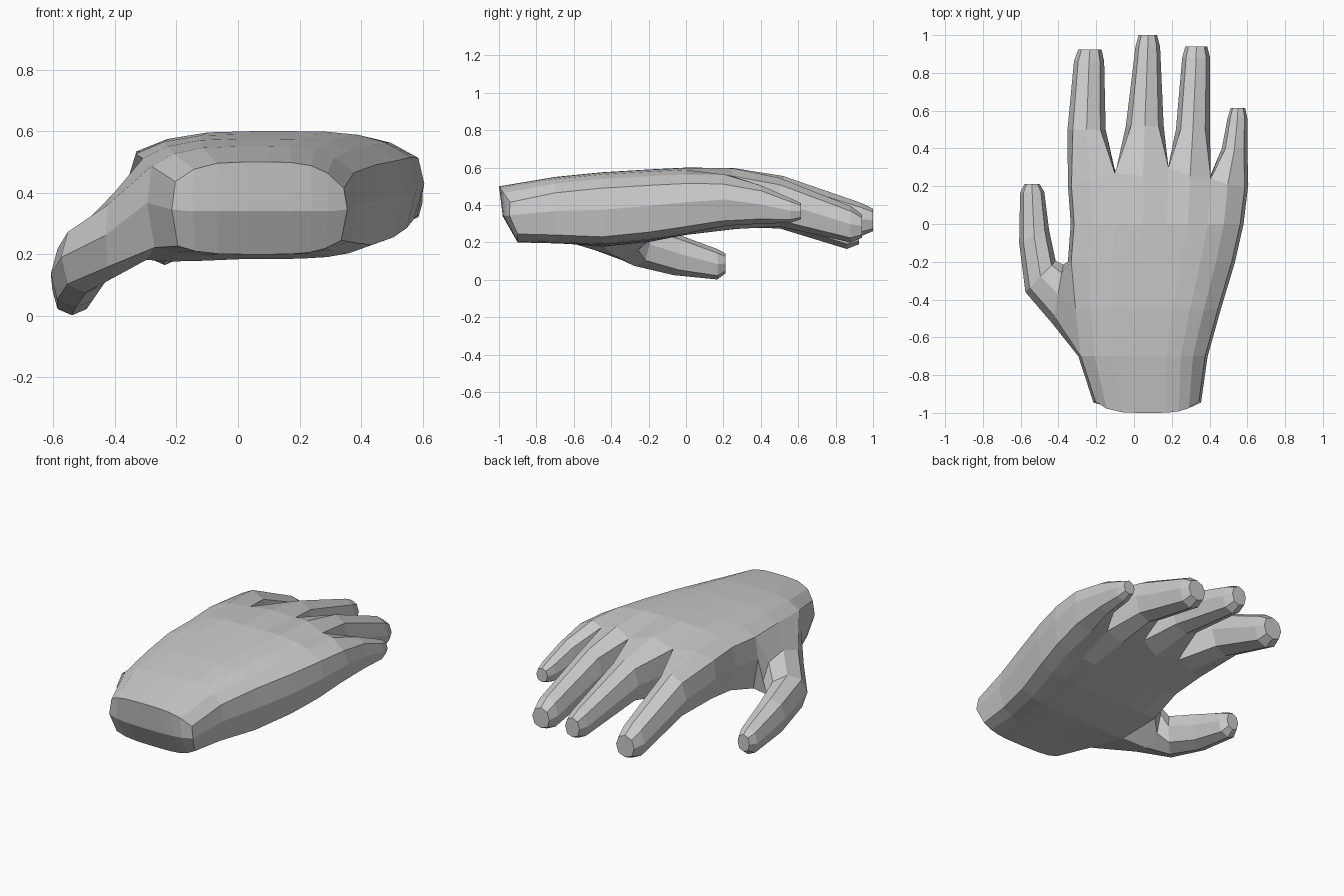
import bpy, bmesh
from mathutils import Vector

if "Cube" in bpy.data.objects:
    bpy.data.objects.remove(bpy.data.objects["Cube"])

bm = bmesh.new()


def vert(x, y, z):
    return bm.verts.new((x, y, z))


def bridge(a, b):
    """Join two closed rings of equal length with quads."""
    n = len(a)
    for i in range(n):
        bm.faces.new((a[i], a[(i + 1) % n], b[(i + 1) % n], b[i]))


# Eight-sided cross-section shared by fingers and thumb: (across, up)
SECTION = [(-.72, .72), (0, 1), (.72, .72), (1, 0),
           (.74, -.75), (0, -1), (-.74, -.75), (-1, 0)]


def ring(centre, across, up):
    c, a, u = Vector(centre), Vector(across), Vector(up)
    return [bm.verts.new(c + a * s + u * t) for s, t in SECTION]


# Palm columns: finger edges and finger middles alternate
COLS = [-.33, -.23, -.10, .05, .185, .30, .41, .50, .59]
T = [(x - .13) / .46 for x in COLS]

# Palm stations: y, left x, right x, top z, bottom z
ROWS = [(-1.0, -.215, .355, .50, .20),
        (-.70, -.295, .39, .55, .195),
        (-.45, -.325, .46, .575, .185),
        (-.20, -.35, .535, .59, .21),
        (.00, -.335, .58, .60, .24),
        (.25, -.35, .605, .598, .27)]
KNUCKLE = [-.05, -.02, .02, 0, .05, 0, -.01, -.04, -.06]

top, bot, left, right = [], [], [], []
for r, (y, xl, xr, zt, zb) in enumerate(ROWS):
    xc, hw = (xl + xr) / 2, (xr - xl) / 2
    a, b = [], []
    for j, t in enumerate(T):
        y_top = y_bot = y
        fall, rise = .085 * t ** 4, .045 * t ** 4
        if r == 0:                       # rounded wrist
            y_top, y_bot = y + .06 * t ** 4, y + .10
        if r == len(ROWS) - 1:           # finger webs
            y_top = y_bot = y + KNUCKLE[j]
            if j in (2, 4, 6):
                fall += .03
                rise += .03
        if t < 0:                        # thumb side
            fall *= .75
            rise = rise * .6 - (.03 * t * t if r in (2, 3) else 0)
        a.append(vert(xc + hw * .96 * t, y_top, zt - fall))
        b.append(vert(xc + hw * .93 * t, y_bot, zb + rise))
    top.append(a)
    bot.append(b)
    ys = y + (.055 if r == 0 else -.04 if r == 5 else 0)
    zm = (zt + zb) / 2 - .005
    left.append(vert(xl, ys, zm))
    right.append(vert(xr, ys, zm))

for r in range(len(ROWS) - 1):
    for j in range(8):
        for g in (top, bot):
            bm.faces.new((g[r][j], g[r][j + 1], g[r + 1][j + 1], g[r + 1][j]))
    for side, j in ((left, 0), (right, 8)):
        if j == 0 and r in (1, 2):       # opening for the thumb
            continue
        bm.faces.new((top[r][j], top[r + 1][j], side[r + 1], side[r]))
        bm.faces.new((side[r], side[r + 1], bot[r + 1][j], bot[r][j]))

# Wrist end cap, split along a middle line
mid = [left[0]] + [vert(.07 + .277 * t, -.98 + .04 * t ** 4, .34) for t in T[1:-1]] + [right[0]]
for j in range(8):
    bm.faces.new((top[0][j], top[0][j + 1], mid[j + 1], mid[j]))
    bm.faces.new((mid[j], mid[j + 1], bot[0][j + 1], bot[0][j]))

# Fingers: sections as y, left x, right x, top z, bottom z
FINGERS = [
    [(.50, -.352, -.15, .545, .275), (.86, -.318, -.158, .375, .165), (.925, -.295, -.172, .325, .19)],
    [(.52, -.043, .157, .555, .295), (.94, .008, .138, .41, .235), (1.0, .025, .122, .38, .26)],
    [(.50, .222, .402, .545, .285), (.88, .255, .403, .395, .20), (.94, .272, .388, .35, .225)],
    [(.40, .465, .60, .505, .30), (.56, .495, .60, .435, .305), (.615, .512, .588, .41, .325)],
]
webs = [left[5]]
for j in (2, 4, 6):
    webs.append(bm.verts.new((top[5][j].co + bot[5][j].co) / 2))
webs.append(right[5])

for k, sections in enumerate(FINGERS):
    j = 2 * k
    prev = [top[5][j], top[5][j + 1], top[5][j + 2], webs[k + 1],
            bot[5][j + 2], bot[5][j + 1], bot[5][j], webs[k]]
    for y, xl, xr, zt, zb in sections:
        new = ring(((xl + xr) / 2, y, (zt + zb) / 2),
                   ((xr - xl) / 2, 0, 0), (0, 0, (zt - zb) / 2))
        bridge(prev, new)
        prev = new
    bm.faces.new(prev)

# Thumb: sections as outer point, inner point, top z, bottom z
THUMB = [((-.43, -.53), (-.375, -.215), .40, .125),
         ((-.575, -.36), (-.415, -.195), .305, .075),
         ((-.608, -.10), (-.45, -.03), .25, .025),
         ((-.603, .165), (-.475, .17), .165, .002),
         ((-.58, .212), (-.50, .212), .14, .035)]
prev = [top[1][0], top[2][0], top[3][0], left[3],
        bot[3][0], bot[2][0], bot[1][0], left[1]]
for (ox, oy), (ix, iy), zt, zb in THUMB:
    new = ring(((ox + ix) / 2, (oy + iy) / 2, (zt + zb) / 2),
               ((ix - ox) / 2, (iy - oy) / 2, 0), (0, 0, (zt - zb) / 2))
    bridge(prev, new)
    prev = new
bm.faces.new(prev)

bmesh.ops.recalc_face_normals(bm, faces=bm.faces[:])
mesh = bpy.data.meshes.new("hand")
bm.to_mesh(mesh)
bm.free()

# Single plain grey
grey = bpy.data.materials.new("light grey")
grey.diffuse_color = (.6, .6, .6, 1)
grey.use_nodes = True
grey.node_tree.nodes["Principled BSDF"].inputs["Base Color"].default_value = grey.diffuse_color
mesh.materials.append(grey)
hand = bpy.data.objects.new("hand", mesh)
bpy.context.collection.objects.link(hand)
